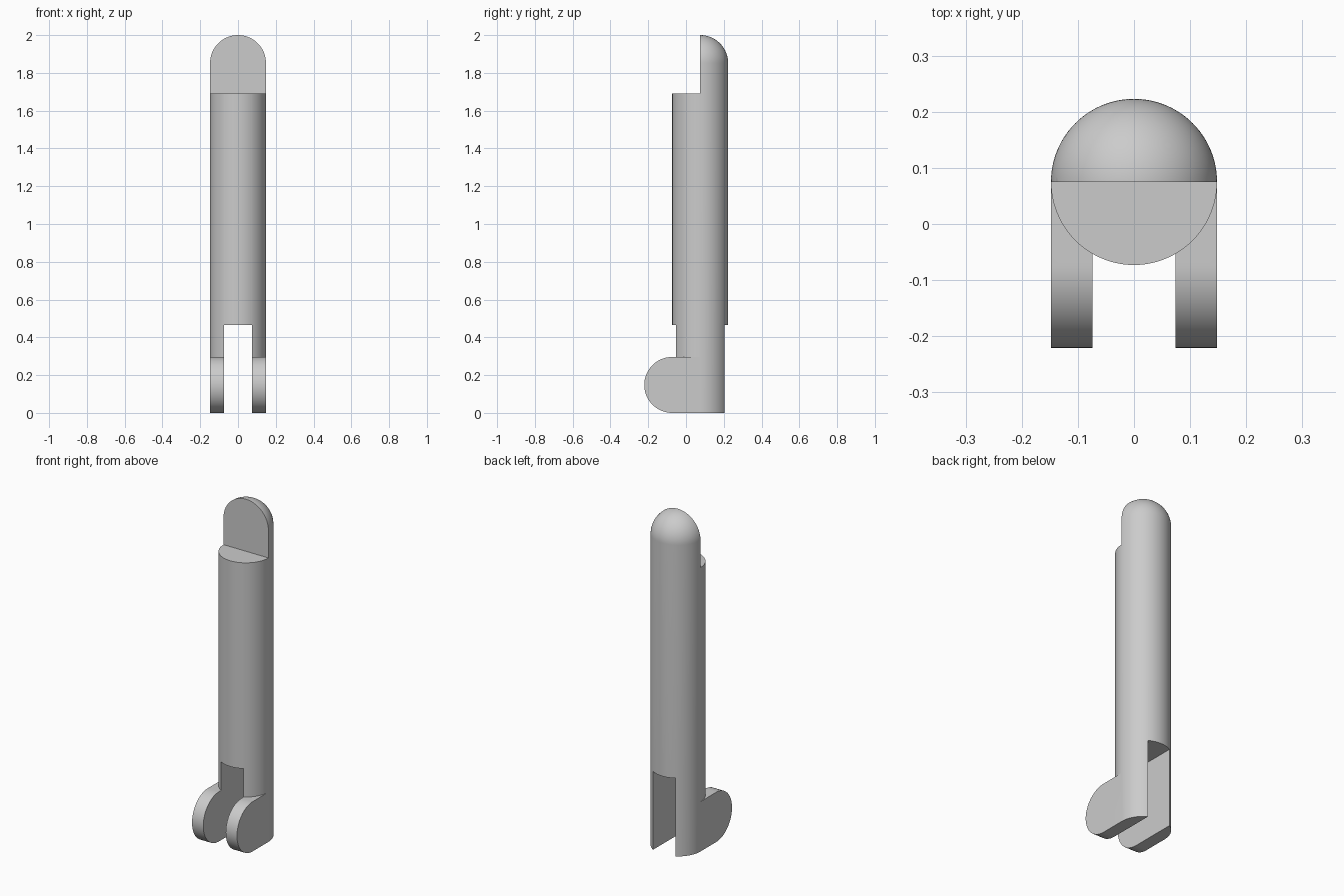
import bpy, bmesh, math
from mathutils import Matrix

R = 0.148          # shaft radius
CY = 0.075         # shaft axis in y
TOP = 2.0
STEP = 1.69        # height of the half-cut shoulder
SLOT = 0.465       # height of the fork slot
SEG = 96

cube = bpy.data.objects.get("Cube")
if cube:
    bpy.data.objects.remove(cube, do_unlink=True)

grey = bpy.data.materials.new("plain grey")
grey.use_nodes = True
colour = (0.6, 0.6, 0.6, 1)
grey.diffuse_color = colour
grey.node_tree.nodes["Principled BSDF"].inputs["Base Color"].default_value = colour


def finish(bm, name):
    bmesh.ops.recalc_face_normals(bm, faces=bm.faces)
    mesh = bpy.data.meshes.new(name)
    bm.to_mesh(mesh)
    bm.free()
    mesh.materials.append(grey)
    obj = bpy.data.objects.new(name, mesh)
    bpy.context.collection.objects.link(obj)
    return obj


def box(name, lo, hi):
    bm = bmesh.new()
    bmesh.ops.create_cube(bm, size=1)
    for v in bm.verts:
        v.co = [l if c < 0 else h for c, l, h in zip(v.co, lo, hi)]
    return finish(bm, name)


def combine(target, tool, operation):
    mod = target.modifiers.new(tool.name, 'BOOLEAN')
    mod.operation = operation
    mod.solver = 'EXACT'
    mod.object = tool
    bpy.context.view_layer.objects.active = target
    bpy.ops.object.modifier_apply(modifier=mod.name)
    bpy.data.objects.remove(tool, do_unlink=True)


# Round shaft with a domed top, spun from half a profile
bm = bmesh.new()
arc = [i * math.pi / 48 for i in range(25)]
profile = [(0, 0), (R, 0)] + [(R * math.cos(a), TOP - R + R * math.sin(a)) for a in arc]
verts = [bm.verts.new((x, CY, z)) for x, z in profile]
edges = [bm.edges.new(pair) for pair in zip(verts, verts[1:])]
bmesh.ops.spin(bm, geom=verts + edges, cent=(0, CY, 0), axis=(0, 0, 1),
               angle=math.tau, steps=SEG, use_duplicate=False)
bmesh.ops.remove_doubles(bm, verts=bm.verts, dist=1e-4)
bmesh.ops.dissolve_degenerate(bm, edges=bm.edges, dist=1e-5)
shaft = finish(bm, "forked_shaft")

# Rounded foot reaching forward, as wide as the shaft
bm = bmesh.new()
outline = [(CY, 0), (CY, 2 * R)]
for i in range(49):
    a = math.pi / 2 + i * math.pi / 48
    outline.append((CY - R + R * math.cos(a), R + R * math.sin(a)))
face = bm.faces.new([bm.verts.new((-R, y, z)) for y, z in outline])
side = bmesh.ops.extrude_face_region(bm, geom=[face])["geom"]
bmesh.ops.translate(bm, vec=(2 * R, 0, 0),
                    verts=[g for g in side if isinstance(g, bmesh.types.BMVert)])
combine(shaft, finish(bm, "foot"), 'UNION')

# Slot that splits the foot into two lugs, and the front half cut at the top
combine(shaft, box("slot", (-R / 2, -1, -1), (R / 2, 1, SLOT)), 'DIFFERENCE')
combine(shaft, box("shoulder_cut", (-1, -1, STEP), (1, CY, 3)), 'DIFFERENCE')

bpy.ops.object.select_all(action='DESELECT')
shaft.select_set(True)
bpy.context.view_layer.objects.active = shaft
bpy.ops.object.shade_smooth_by_angle(angle=math.radians(30))
